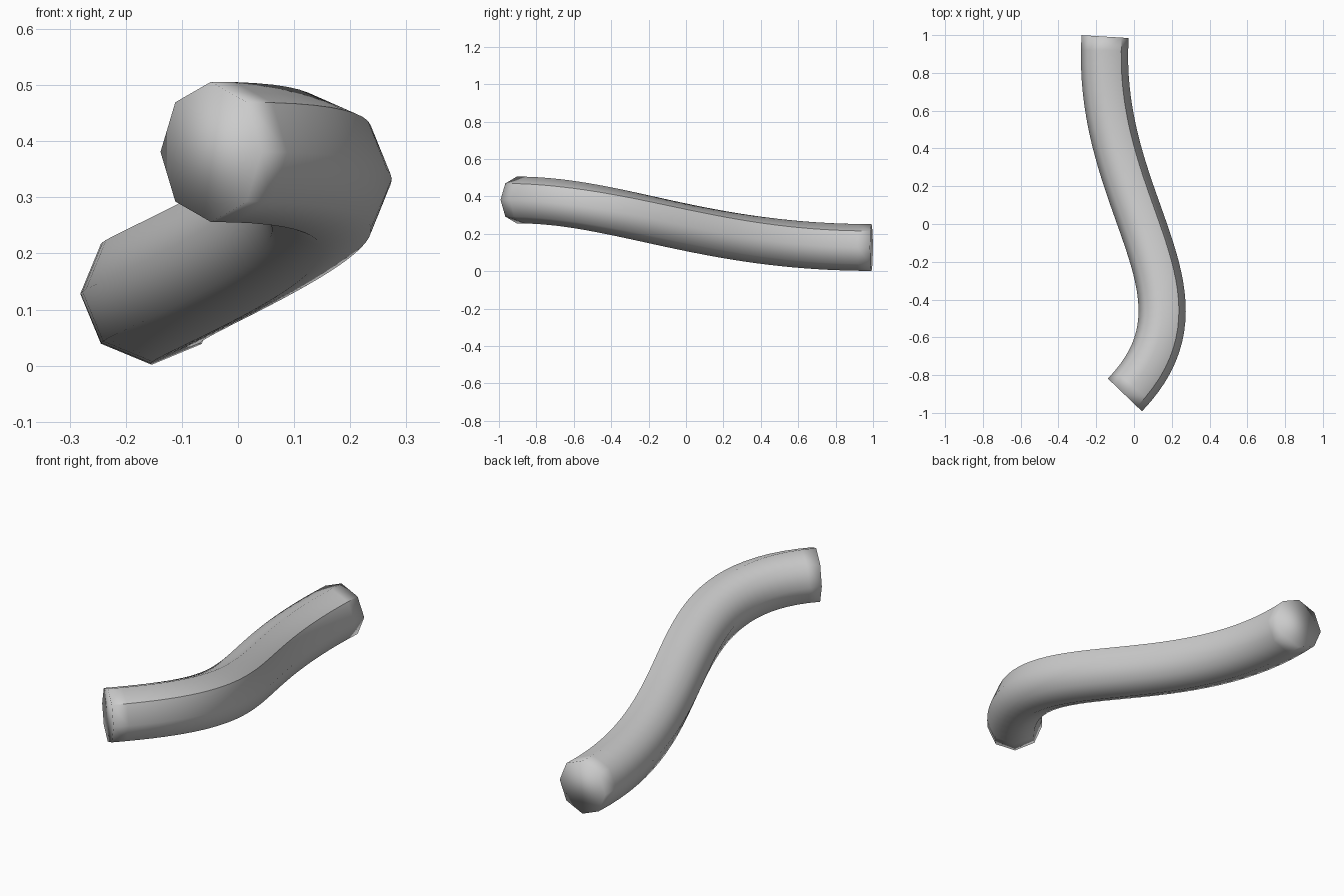
import bpy, bmesh, math
from mathutils import Vector

if "Cube" in bpy.data.objects:
    bpy.data.objects.remove(bpy.data.objects["Cube"])

RADIUS, SIDES, STEPS = 0.125, 8, 36

# Centre line: one cubic bezier from the low back end to the raised front end
P = [Vector(p) for p in ((-0.153, 0.992, 0.127), (-0.208, 0.094, 0.127),
                         (0.472, -0.364, 0.381), (-0.048, -0.905, 0.381))]


def point(t):
    s = 1 - t
    return P[0] * s**3 + P[1] * 3 * s * s * t + P[2] * 3 * s * t * t + P[3] * t**3


def tangent(t):
    s = 1 - t
    return ((P[1] - P[0]) * s * s + (P[2] - P[1]) * 2 * s * t + (P[3] - P[2]) * t * t).normalized()


# Octagonal rings square to the centre line, one corner always upward
bm = bmesh.new()
rings = []
for i in range(STEPS + 1):
    t = i / STEPS
    c, d = point(t), tangent(t)
    side = Vector((0, 0, 1)).cross(d).normalized()
    up = d.cross(side)
    rings.append([bm.verts.new(c + RADIUS * (math.cos(a) * side + math.sin(a) * up))
                  for a in (2 * math.pi * k / SIDES for k in range(SIDES))])

# Tube walls and end caps
for a, b in zip(rings, rings[1:]):
    for k in range(SIDES):
        n = (k + 1) % SIDES
        bm.faces.new((a[k], a[n], b[n], b[k]))
bm.faces.new(rings[0])
bm.faces.new(rings[-1])
bmesh.ops.recalc_face_normals(bm, faces=bm.faces[:])
for f in bm.faces:
    f.smooth = True

# Sharp seam along the upper right corner
for a, b in zip(rings, rings[1:]):
    bm.edges.get((a[1], b[1])).smooth = False

mesh = bpy.data.meshes.new("bent_tube")
bm.to_mesh(mesh)
bm.free()
bpy.context.collection.objects.link(bpy.data.objects.new("bent_tube", mesh))
